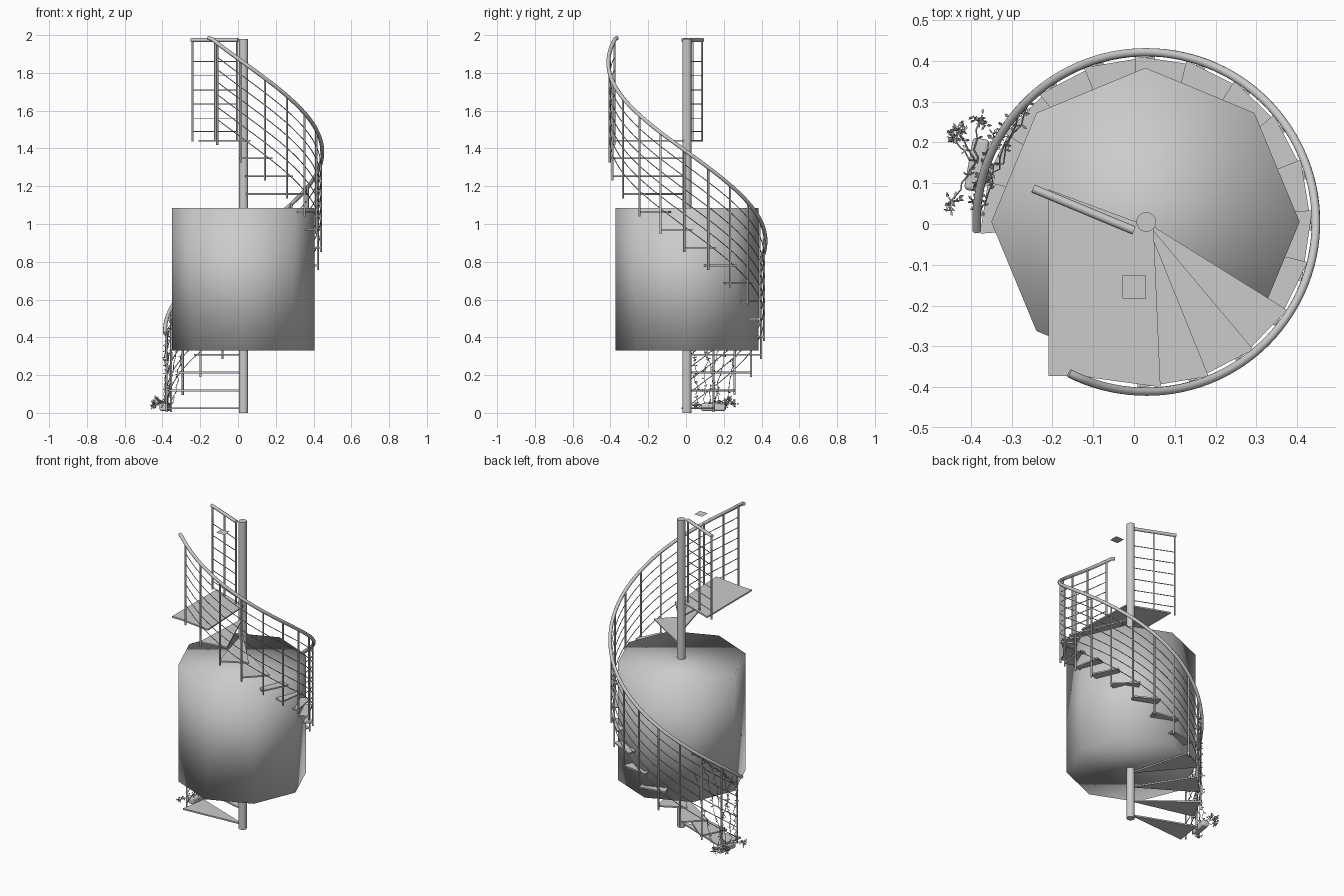
import bpy, bmesh, math, random
from math import radians, cos, sin
from mathutils import Vector

if "Cube" in bpy.data.objects:
    bpy.data.objects.remove(bpy.data.objects["Cube"])

random.seed(4)
CX, CY = 0.03, 0.005
STEP, RISE, START = 18, 0.0945, 184


def polar(r, deg, z):
    a = radians(deg)
    return Vector((CX + r * cos(a), CY + r * sin(a), z))


def rail_z(deg):
    return min(1.854 - (deg + 90) * RISE / STEP, 1.985)


def mesh_object(name, bm):
    bmesh.ops.recalc_face_normals(bm, faces=bm.faces)
    me = bpy.data.meshes.new(name)
    bm.to_mesh(me)
    bm.free()
    ob = bpy.data.objects.new(name, me)
    bpy.context.collection.objects.link(ob)
    return ob


def slab(name, pts, z, thick):
    bm = bmesh.new()
    f = bm.faces.new([bm.verts.new((x, y, z - thick)) for x, y in pts])
    if thick > 0:
        r = bmesh.ops.extrude_face_region(bm, geom=[f])
        vs = [v for v in r["geom"] if isinstance(v, bmesh.types.BMVert)]
        bmesh.ops.translate(bm, verts=vs, vec=(0, 0, thick))
    return mesh_object(name, bm)


def tubes(name, paths, radius, res=2):
    cu = bpy.data.curves.new(name, "CURVE")
    cu.dimensions = "3D"
    cu.bevel_depth = radius
    cu.bevel_resolution = res
    cu.use_fill_caps = True
    for path in paths:
        sp = cu.splines.new("POLY")
        sp.points.add(len(path) - 1)
        for p, co in zip(sp.points, path):
            p.co = (*co, 1)
        sp.use_smooth = True
    ob = bpy.data.objects.new(name, cu)
    bpy.context.collection.objects.link(ob)
    return ob


def cylinder(name, verts, r, z0, z1, x, y):
    bpy.ops.mesh.primitive_cylinder_add(vertices=verts, radius=r, depth=z1 - z0,
                                        location=(x, y, (z0 + z1) / 2))
    ob = bpy.context.object
    ob.name = name
    return ob


# Central pole and the eight-sided smooth drum around it
pole = cylinder("central_pole", 32, 0.024, 0, 1.98, CX, CY)
bpy.ops.object.shade_smooth_by_angle(angle=radians(40))
drum = cylinder("octagonal_drum", 8, 0.378, 0.33, 1.085, 0.028, 0.005)
bpy.ops.object.shade_smooth()

# Wedge treads, each overlapping the next
for k in range(15):
    a = START - STEP * k
    z = 0.029 + RISE * k
    corners = [polar(0.02, a, 0), polar(0.408, a, 0),
               polar(0.408, a - 25, 0), polar(0.02, a - 25, 0)]
    slab(f"tread_{k + 1}", [(p.x, p.y) for p in corners], z, 0.009)

# Top landing
slab("landing", [(-0.21, 0.085), (-0.21, -0.372), (-0.14, -0.372),
                 (0.065, -0.40), (0.048, -0.01), (0.02, 0.0)], 1.445, 0.009)

# Spiral handrail, posts and infill wires
tubes("spiral_handrail", [[polar(0.416, a, rail_z(a)) for a in range(183, -118, -3)]], 0.0105, 3)
posts = []
for k in range(17):
    a = 178 - STEP * k
    z = 0.029 + RISE * k
    posts.append([polar(0.409, a, max(0.006, z - 0.122)), polar(0.409, a, rail_z(a))])
tubes("spiral_posts", posts, 0.0055)
tubes("spiral_wires", [[polar(0.409, a, rail_z(a) - 0.075 - 0.066 * i)
                        for a in range(178, -111, -6)] for i in range(6)], 0.0024, 1)

# Straight guard beside the landing
A, B = Vector((-0.243, 0.085, 0)), Vector((0.0, -0.016, 0))


def guard(t, z):
    p = A.lerp(B, t)
    return Vector((p.x, p.y, z))


tubes("guard_handrail", [[guard(-0.02, 1.974), guard(1, 1.974)]], 0.0105, 3)
tubes("guard_posts", [[guard(t, 1.437), guard(t, 1.974)] for t in (0.01, 0.5, 0.98)], 0.0055)
tubes("guard_wires", [[guard(0.01, z), guard(0.98, z)]
                      for z in (1.49, 1.56, 1.635, 1.71, 1.785, 1.86)], 0.0024, 1)

# Small flat plate above the landing
slab("small_plate", [(-0.028, -0.183), (0.029, -0.183), (0.029, -0.126), (-0.028, -0.126)], 1.96, 0)

# Planter at the foot of the stair
bpy.ops.mesh.primitive_cube_add(size=1, location=(-0.385, 0.145, 0.031))
planter = bpy.context.object
planter.name = "planter"
planter.scale = (0.042, 0.13, 0.04)
planter.rotation_euler.z = radians(-10)
bpy.ops.object.transform_apply(location=False, rotation=False, scale=True)
bv = planter.modifiers.new("round", "BEVEL")
bv.width, bv.segments = 0.01, 3

# Climbing vines wound along the lower railing, with sprigs over the planter
vines, leaf_spots = [], []


def grow(p, q, n, wob, leaves):
    path = []
    for i in range(n + 1):
        c = p.lerp(q, i / n) + Vector([random.uniform(-wob, wob) for _ in range(3)])
        c.z = max(c.z, 0.012)
        path.append(c)
        if random.random() < leaves:
            leaf_spots.append(c)
    vines.append(path)


for a0, a1, z1 in ((172, 176, 0.42), (168, 163, 0.52), (164, 150, 0.58),
                   (160, 142, 0.62), (156, 170, 0.44), (152, 136, 0.50)):
    p, q = polar(0.425, a0, 0.04), polar(0.412, a1, z1)
    grow(p, q, 18, 0.009, 0.75)
for a0, a1 in ((178, 136), (172, 130)):
    grow(polar(0.414, a0, rail_z(a0) - 0.06), polar(0.414, a1, rail_z(a1) - 0.01), 14, 0.009, 0.7)
for end in ((-0.45, 0.05, 0.04), (-0.44, 0.21, 0.05), (-0.38, 0.25, 0.05), (-0.43, 0.23, 0.07)):
    e = Vector(end)
    grow(Vector((-0.39, 0.15, 0.06)), e, 6, 0.006, 0.3)
    for _ in range(4):
        tip = e + Vector([random.uniform(-0.02, 0.02) for _ in range(3)])
        tip.x = max(tip.x, -0.452)
        grow(e, tip, 2, 0.002, 1)
tubes("vine_stems", vines, 0.0018, 0)

# Leaves as small folded diamonds
bm = bmesh.new()
for c in leaf_spots:
    for _ in range(2):
        d = Vector([random.uniform(-1, 1) for _ in range(3)]).normalized()
        s = d.orthogonal().normalized() * 0.005
        base = c + d * 0.002
        v = [bm.verts.new(base), bm.verts.new(base + d * 0.007 + s),
             bm.verts.new(base + d * 0.015), bm.verts.new(base + d * 0.007 - s)]
        bm.faces.new((v[0], v[1], v[2]))
        bm.faces.new((v[0], v[2], v[3]))
mesh_object("vine_leaves", bm)
